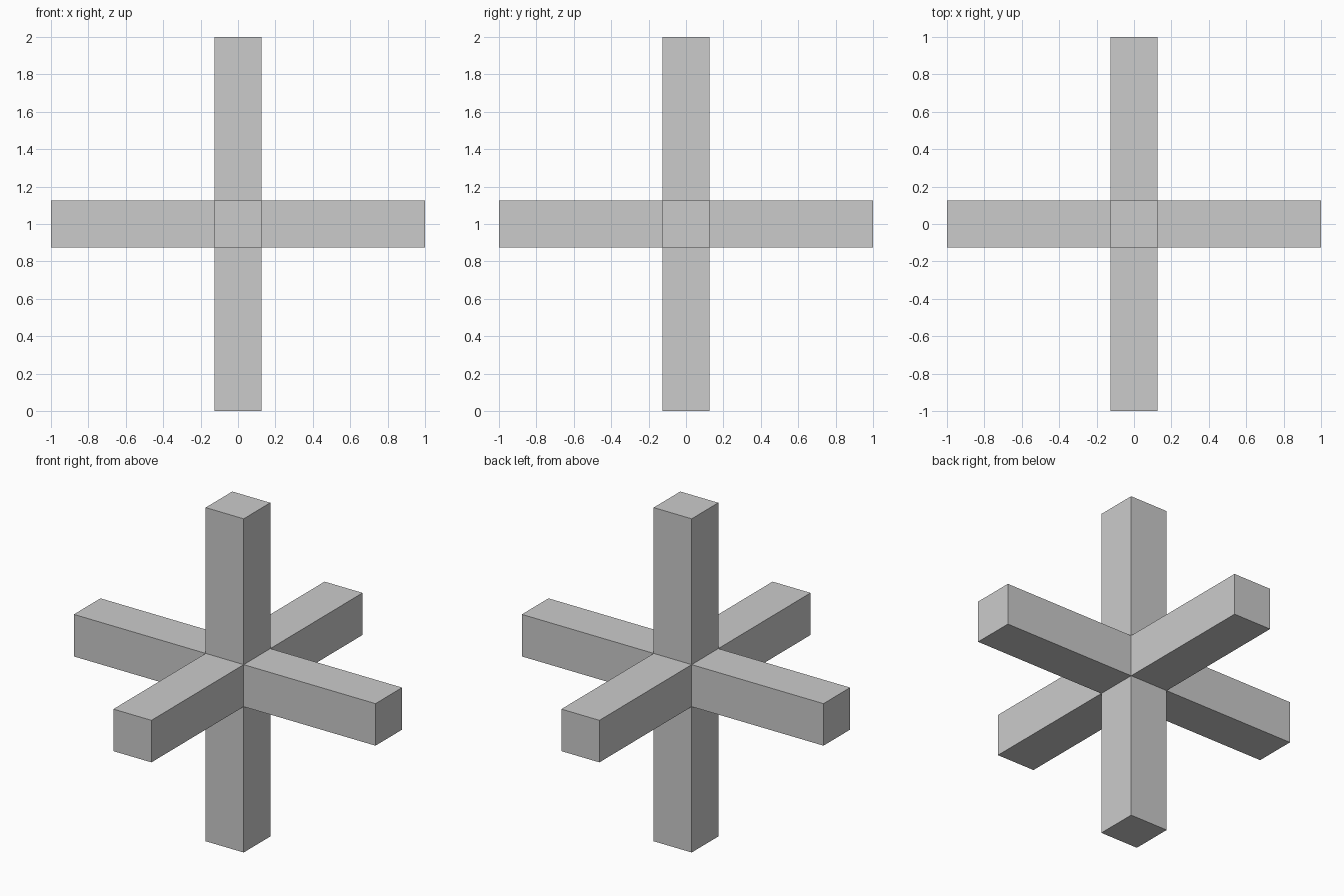
import bpy
import bmesh

if "Cube" in bpy.data.objects:
    bpy.data.objects.remove(bpy.data.objects["Cube"])

HALF_WIDTH = 0.126   # half thickness of each bar
REACH = 1.0          # distance from centre to bar end

bm = bmesh.new()

# Central hub cube
bmesh.ops.create_cube(bm, size=2 * HALF_WIDTH)

# Pull each of the six hub faces out into an arm
for face in list(bm.faces):
    direction = face.normal.copy()
    result = bmesh.ops.extrude_discrete_faces(bm, faces=[face])
    bmesh.ops.translate(bm, verts=result["faces"][0].verts,
                        vec=direction * (REACH - HALF_WIDTH))

# Weld the arms together and stand the model on the ground
bmesh.ops.remove_doubles(bm, verts=bm.verts, dist=1e-5)
bmesh.ops.recalc_face_normals(bm, faces=bm.faces)
bmesh.ops.translate(bm, verts=bm.verts, vec=(0, 0, REACH))

mesh = bpy.data.meshes.new("six_arm_cross")
bm.to_mesh(mesh)
bm.free()
cross = bpy.data.objects.new("six_arm_cross", mesh)
bpy.context.collection.objects.link(cross)
